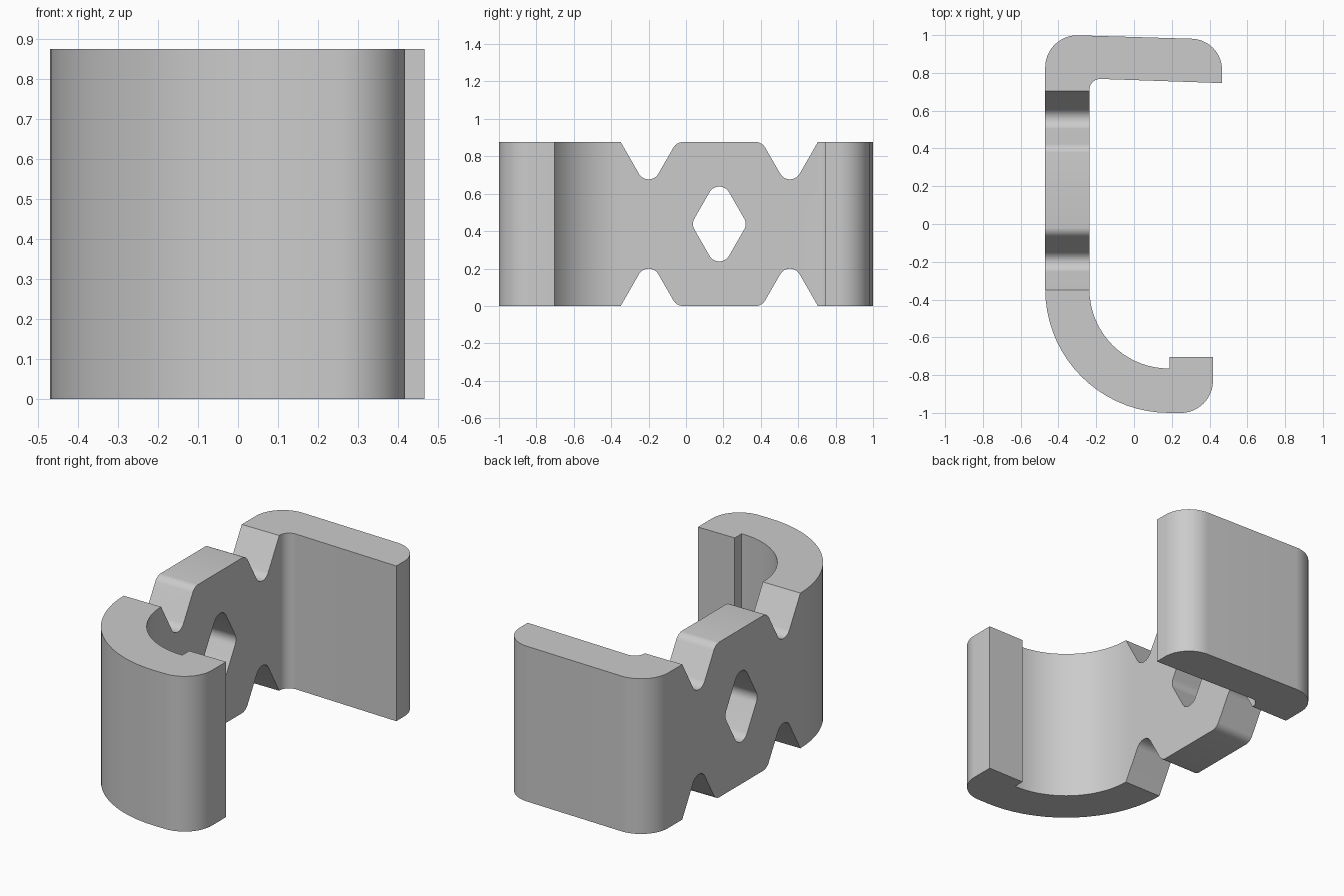
import bpy
import bmesh
import math
from mathutils import Vector

if "Cube" in bpy.data.objects:
    bpy.data.objects.remove(bpy.data.objects["Cube"], do_unlink=True)

HEIGHT = 0.876
MID_Y, MID_Z = 0.178, HEIGHT / 2

grey = bpy.data.materials.new("plain grey")
grey.use_nodes = True
grey.diffuse_color = (0.6, 0.6, 0.6, 1)
grey.node_tree.nodes["Principled BSDF"].inputs["Base Color"].default_value = (0.6, 0.6, 0.6, 1)


def rounded(corners):
    """Outline from (a, b, radius) corners, each replaced by a tangent arc."""
    out = []
    for i, (a, b, r) in enumerate(corners):
        p = Vector((a, b))
        if r == 0:
            out.append(p)
            continue
        u = (Vector(corners[i - 1][:2]) - p).normalized()
        v = (Vector(corners[(i + 1) % len(corners)][:2]) - p).normalized()
        half = u.angle(v) / 2
        centre = p + (u + v).normalized() * r / math.sin(half)
        reach = r / math.tan(half)
        start, end = p + u * reach - centre, p + v * reach - centre
        turn = start.angle(end)
        steps = max(6, round(turn / math.radians(5)))
        for k in range(steps + 1):
            t = k / steps
            out.append(centre + (start * math.sin((1 - t) * turn)
                                 + end * math.sin(t * turn)) / math.sin(turn))
    return out


def prism(name, outline, place, shift):
    """Extrude a flat outline into a solid."""
    bm = bmesh.new()
    face = bm.faces.new([bm.verts.new(place(p)) for p in outline])
    new = bmesh.ops.extrude_face_region(bm, geom=[face])["geom"]
    bmesh.ops.translate(bm, vec=shift,
                        verts=[g for g in new if isinstance(g, bmesh.types.BMVert)])
    bmesh.ops.recalc_face_normals(bm, faces=bm.faces)
    mesh = bpy.data.meshes.new(name)
    bm.to_mesh(mesh)
    bm.free()
    mesh.materials.append(grey)
    obj = bpy.data.objects.new(name, mesh)
    bpy.context.collection.objects.link(obj)
    return obj


# Clip body: round front hook, straight web, flat back arm
body = prism("clip_body", rounded([
    (0.418, -0.703, 0), (0.188, -0.703, 0), (0.188, -0.765, 0),
    (-0.236, -0.765, 0.42), (-0.236, 0.77, 0.058),
    (0.466, 0.746, 0), (0.466, 0.976, 0.165), (-0.47, 1.004, 0.17),
    (-0.47, -1.0, 0.655), (0.418, -1.0, 0.17),
]), lambda p: (p.x, p.y, 0), (0, 0, HEIGHT))

# Rounded diamond window through the web
cutters = [prism("window_cutter", rounded([
    (MID_Y - 0.15, MID_Z, 0.06), (MID_Y, MID_Z - 0.26, 0.06),
    (MID_Y + 0.15, MID_Z, 0.06), (MID_Y, MID_Z + 0.26, 0.06),
]), lambda p: (-0.6, p.x, p.y), (0.5, 0, 0))]

# Four V notches, mirrored about the middle of the web
TOP = MID_Z + 0.0005
notch = rounded([
    (0.527, TOP + 0.1, 0), (0.527, TOP, 0), (0.378, TOP - 0.26, 0.06),
    (0.228, TOP, 0.06), (0.17, TOP, 0), (0.17, TOP + 0.1, 0),
])
for sy in (1, -1):
    for sz in (1, -1):
        cutters.append(prism("notch_cutter", notch, lambda p: (
            -0.6, MID_Y + sy * p.x, MID_Z + sz * p.y), (0.5, 0, 0)))

for cutter in cutters:
    cut = body.modifiers.new(cutter.name, "BOOLEAN")
    cut.operation = "DIFFERENCE"
    cut.solver = "EXACT"
    cut.object = cutter
    cutter.hide_render = True

# Bake the cuts, then smooth the curved faces
bpy.context.view_layer.update()
evaluated = body.evaluated_get(bpy.context.evaluated_depsgraph_get())
finished = bpy.data.meshes.new_from_object(evaluated)
body.modifiers.clear()
body.data = finished
for cutter in cutters:
    bpy.data.objects.remove(cutter, do_unlink=True)

bpy.ops.object.select_all(action="DESELECT")
body.select_set(True)
bpy.context.view_layer.objects.active = body
bpy.ops.object.shade_smooth_by_angle(angle=math.radians(25))
